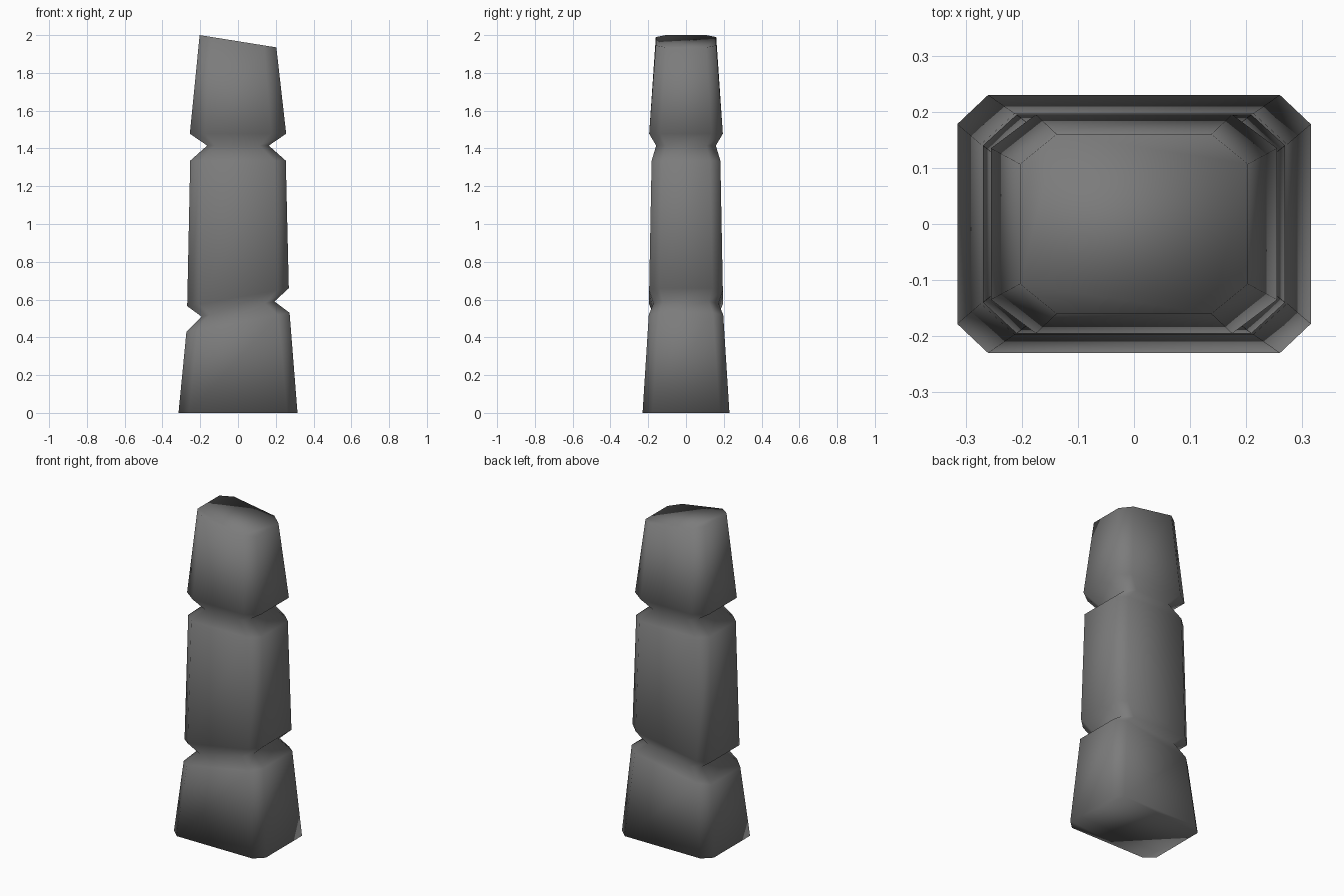
import bpy
import bmesh

cube = bpy.data.objects.get("Cube")
if cube:
    bpy.data.objects.remove(cube, do_unlink=True)

# Dark grey stone
stone = bpy.data.materials.new("dark grey stone")
stone.use_nodes = True
colour = (0.2, 0.2, 0.2, 1)
stone.diffuse_color = colour
stone.node_tree.nodes["Principled BSDF"].inputs["Base Color"].default_value = colour


def section(bm, hx, hy, cx, cy, z_left, z_right):
    """Rectangle with cut corners, tilted from its right side to its left."""
    corners = [(hx, -hy + cy), (hx, hy - cy), (hx - cx, hy), (-hx + cx, hy),
               (-hx, hy - cy), (-hx, -hy + cy), (-hx + cx, -hy), (hx - cx, -hy)]
    ring = []
    for x, y in corners:
        t = (x + hx) / (2 * hx)
        ring.append(bm.verts.new((x, y, z_left + t * (z_right - z_left))))
    return ring


# Half width, half depth, corner cuts, height at -x, height at +x
sections = [
    (0.315, 0.23, 0.055, 0.052, 0.0, 0.0),      # foot
    (0.273, 0.197, 0.06, 0.055, 0.43, 0.53),    # lower block top
    (0.193, 0.172, 0.05, 0.05, 0.51, 0.59),     # lower groove
    (0.269, 0.195, 0.06, 0.055, 0.565, 0.66),   # middle block bottom
    (0.253, 0.182, 0.06, 0.055, 1.335, 1.335),  # middle block top
    (0.163, 0.158, 0.05, 0.05, 1.415, 1.415),   # upper groove
    (0.255, 0.195, 0.08, 0.06, 1.478, 1.478),   # upper block bottom
    (0.203, 0.16, 0.065, 0.053, 2.0, 1.935),    # slanted top
]

# Loft the pillar through its sections
bm = bmesh.new()
rings = [section(bm, *s) for s in sections]
for low, high in zip(rings, rings[1:]):
    for i in range(len(low)):
        j = (i + 1) % len(low)
        bm.faces.new((low[i], low[j], high[j], high[i]))
bm.faces.new(rings[0][::-1])
bm.faces.new(rings[-1])
bmesh.ops.recalc_face_normals(bm, faces=bm.faces)
for face in bm.faces:
    face.smooth = True

mesh = bpy.data.meshes.new("stone_pillar")
bm.to_mesh(mesh)
bm.free()
mesh.materials.append(stone)
pillar = bpy.data.objects.new("stone_pillar", mesh)
bpy.context.collection.objects.link(pillar)
